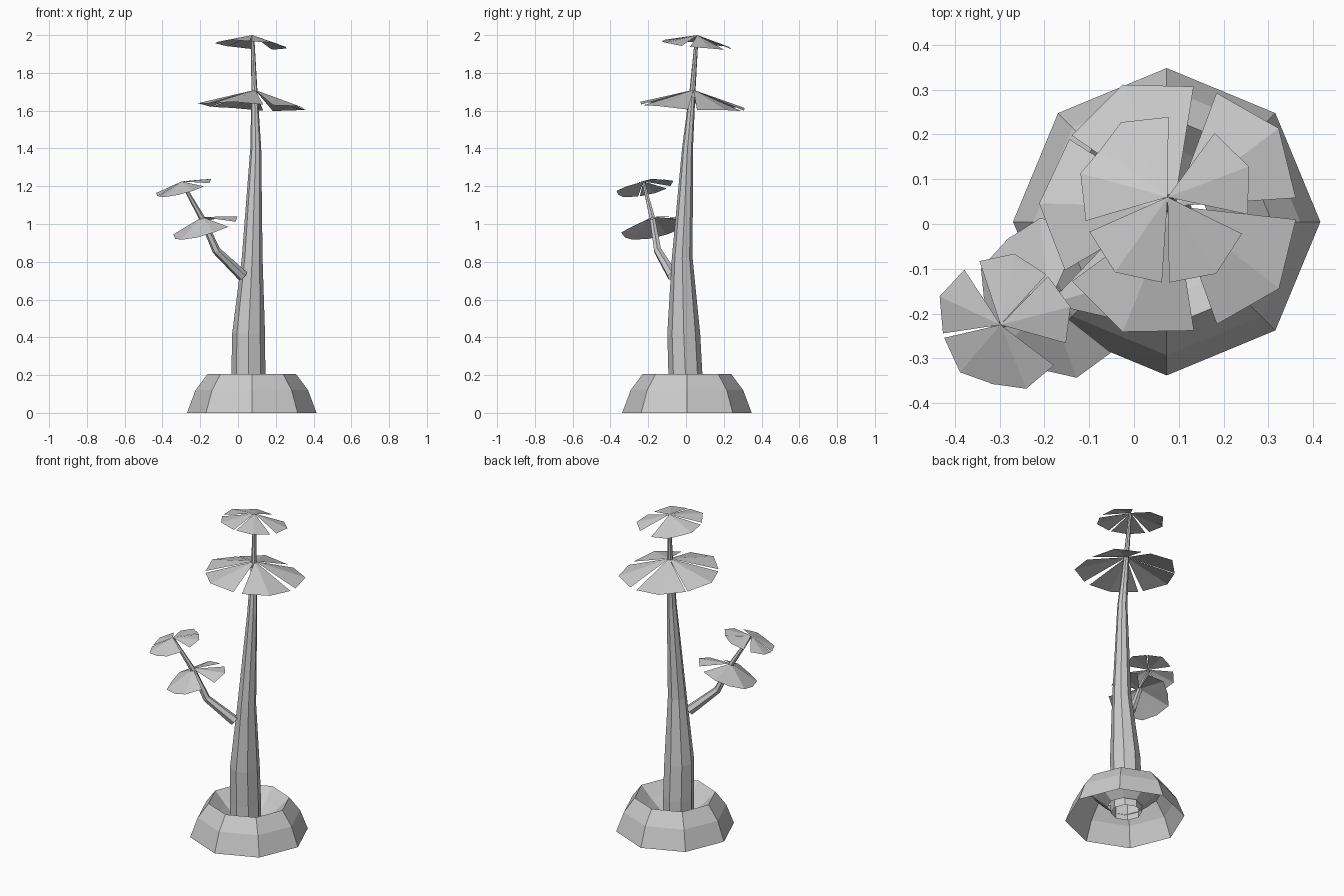
import bpy, bmesh
from math import cos, sin, radians, pi
from mathutils import Vector

if "Cube" in bpy.data.objects:
    bpy.data.objects.remove(bpy.data.objects["Cube"])


def make_object(name, bm):
    mesh = bpy.data.meshes.new(name)
    bm.to_mesh(mesh)
    bm.free()
    obj = bpy.data.objects.new(name, mesh)
    bpy.context.collection.objects.link(obj)
    return obj


def loft(name, rings):
    """Open faceted tube through rings of points."""
    bm = bmesh.new()
    rows = [[bm.verts.new(p) for p in ring] for ring in rings]
    for a, b in zip(rows, rows[1:]):
        n = len(a)
        for i in range(n):
            j = (i + 1) % n
            bm.faces.new((a[i], a[j], b[j], b[i]))
    return make_object(name, bm)


def ring(center, radius, sides, normal=(0, 0, 1)):
    q = Vector((0, 0, 1)).rotation_difference(Vector(normal))
    return [Vector(center) + q @ Vector((radius * cos(2 * pi * i / sides),
                                         radius * sin(2 * pi * i / sides), 0))
            for i in range(sides)]


def leaf_cluster(name, center, length, droop, normal, angles):
    """Star of folded two-triangle leaves around a shared middle."""
    q = Vector((0, 0, 1)).rotation_difference(Vector(normal))
    bm = bmesh.new()
    for a in angles:
        pts = [Vector((0, 0, 0))]
        for da, r, d in ((-32, .93, 1.08), (0, 1, 1), (32, .93, 1.08)):
            t = radians(a + da)
            pts.append(Vector((length * r * cos(t), length * r * sin(t), -droop * d)))
        v = [bm.verts.new(Vector(center) + q @ p) for p in pts]
        bm.faces.new((v[0], v[1], v[2]))
        bm.faces.new((v[0], v[2], v[3]))
    return make_object(name, bm)


# Octagonal mound with a sunken middle, open underneath
mound = [(.343, 0), (.298, .12), (.235, .205), (.17, .14), (.10, .08)]
loft("base_mound", [ring((.073, .005, z), r, 8) for r, z in mound])

# Tapering trunk: x, y, z, radius
trunk = [(.055, -.003, .05, .09), (.055, -.003, .2, .09), (.056, -.012, .42, .087),
         (.075, -.02, .82, .055), (.094, .008, 1.4, .029), (.087, .034, 1.7, .016),
         (.077, .057, 1.995, .009)]
loft("trunk", [ring((x, y, z), r, 8) for x, y, z, r in trunk])

# Side branch: x, y, z, radius, following its own direction
branch = [(.025, -.07, .725, .03), (-.115, -.15, .86, .022),
          (-.19, -.178, 1.03, .016), (-.297, -.225, 1.22, .008)]
pts = [Vector(b[:3]) for b in branch]
rings = []
for i, b in enumerate(branch):
    direction = pts[min(i + 1, 3)] - pts[max(i - 1, 0)]
    rings.append(ring(pts[i], b[3], 6, direction))
loft("branch", rings)

# Leaf clusters
leaf_cluster("trunk_top_leaves", (.075, .06, 2.0), .2, .05, (.07, .11, 1),
             (22, 120, 163, 235, 304))
leaf_cluster("trunk_lower_leaves", (.09, .04, 1.71), .298, .085, (.05, .06, 1),
             (37, 112, 178, 248, 323))
leaf_cluster("branch_lower_leaves", (-.19, -.178, 1.037), .185, .06, (-.3, -.22, 1),
             (15, 100, 160, 222, 283))
leaf_cluster("branch_top_leaves", (-.298, -.225, 1.225), .158, .035, (-.27, -.2, 1),
             (14, 80, 160, 228, 287))
